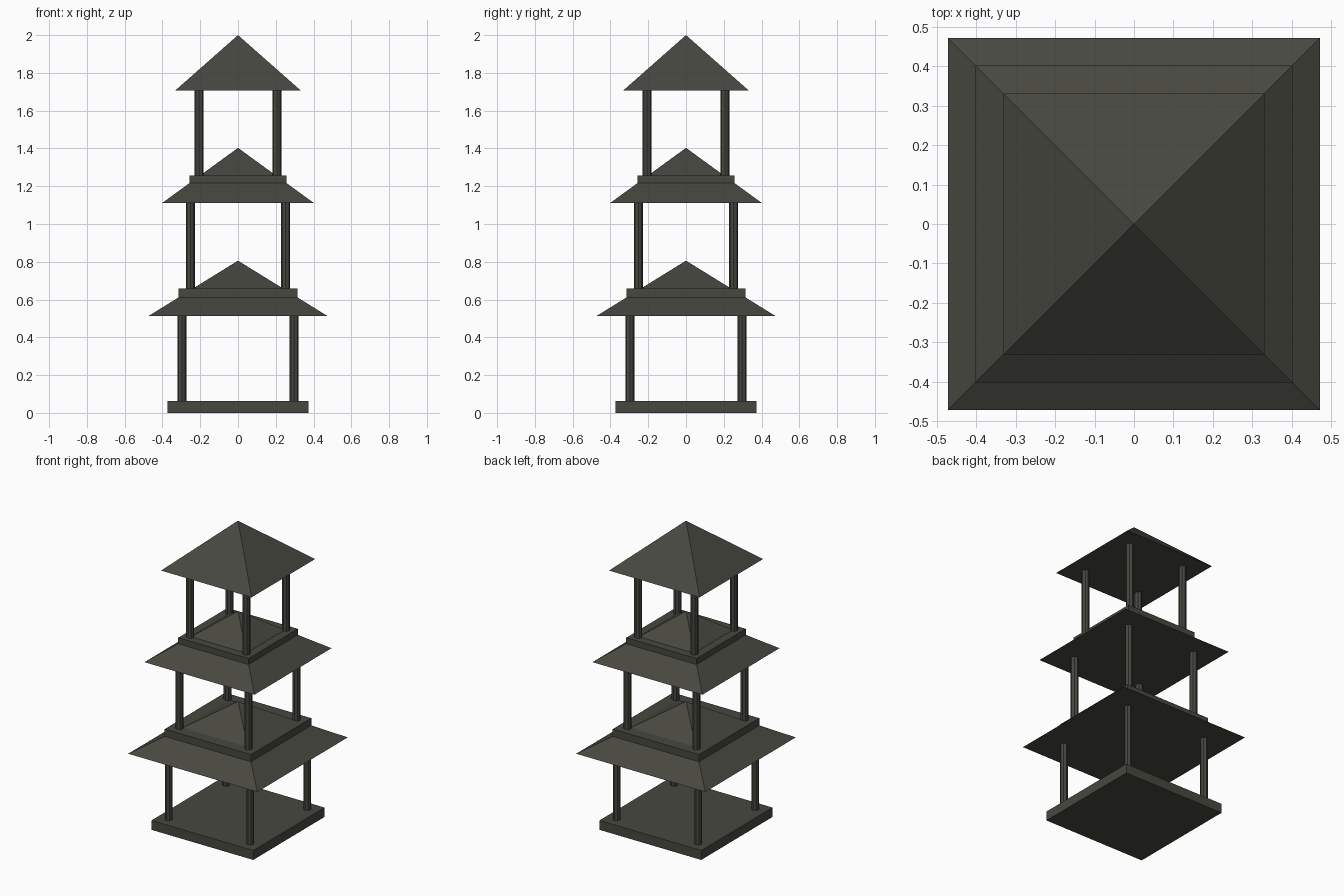
import bpy
import math

if "Cube" in bpy.data.objects:
    bpy.data.objects.remove(bpy.data.objects["Cube"])

stone = bpy.data.materials.new("dark grey stone")
stone.diffuse_color = (0.064, 0.064, 0.052, 1)
stone.use_nodes = True
stone.node_tree.nodes["Principled BSDF"].inputs["Base Color"].default_value = stone.diffuse_color

STEP = 0.597       # height from one tier to the next
SLAB = 0.062       # platform thickness
POST = 0.452       # post height
ROOF = 2.0 - 2 * STEP - SLAB - POST


def finish(name):
    ob = bpy.context.object
    ob.name = name
    ob.data.materials.append(stone)
    return ob


def platform(name, half, z):
    bpy.ops.mesh.primitive_cube_add(size=1, location=(0, 0, z + SLAB / 2))
    ob = finish(name)
    ob.scale = (2 * half, 2 * half, SLAB)


def post(name, x, y, z):
    bpy.ops.mesh.primitive_cylinder_add(vertices=8, radius=0.024, depth=POST,
                                        location=(x, y, z + POST / 2))
    finish(name)


def roof(name, half, z):
    # four-sided cone turned so its eaves line up with the axes
    bpy.ops.mesh.primitive_cone_add(vertices=4, radius1=half * math.sqrt(2), radius2=0,
                                    depth=ROOF, location=(0, 0, z + ROOF / 2),
                                    rotation=(0, 0, math.pi / 4))
    finish(name)


# three shrinking tiers: platform, four corner posts, pyramid roof
tiers = [("lower", 0.372, 0.472), ("middle", 0.315, 0.402), ("upper", 0.257, 0.331)]
for i, (tier, slab_half, roof_half) in enumerate(tiers):
    z = i * STEP
    platform(f"{tier}_platform", slab_half, z)
    for sx, side in ((-1, "left"), (1, "right")):
        for sy, end in ((-1, "front"), (1, "back")):
            post(f"{tier}_{end}_{side}_post", sx * slab_half * 0.8, sy * slab_half * 0.8, z + SLAB)
    roof(f"{tier}_roof", roof_half, z + SLAB + POST)
